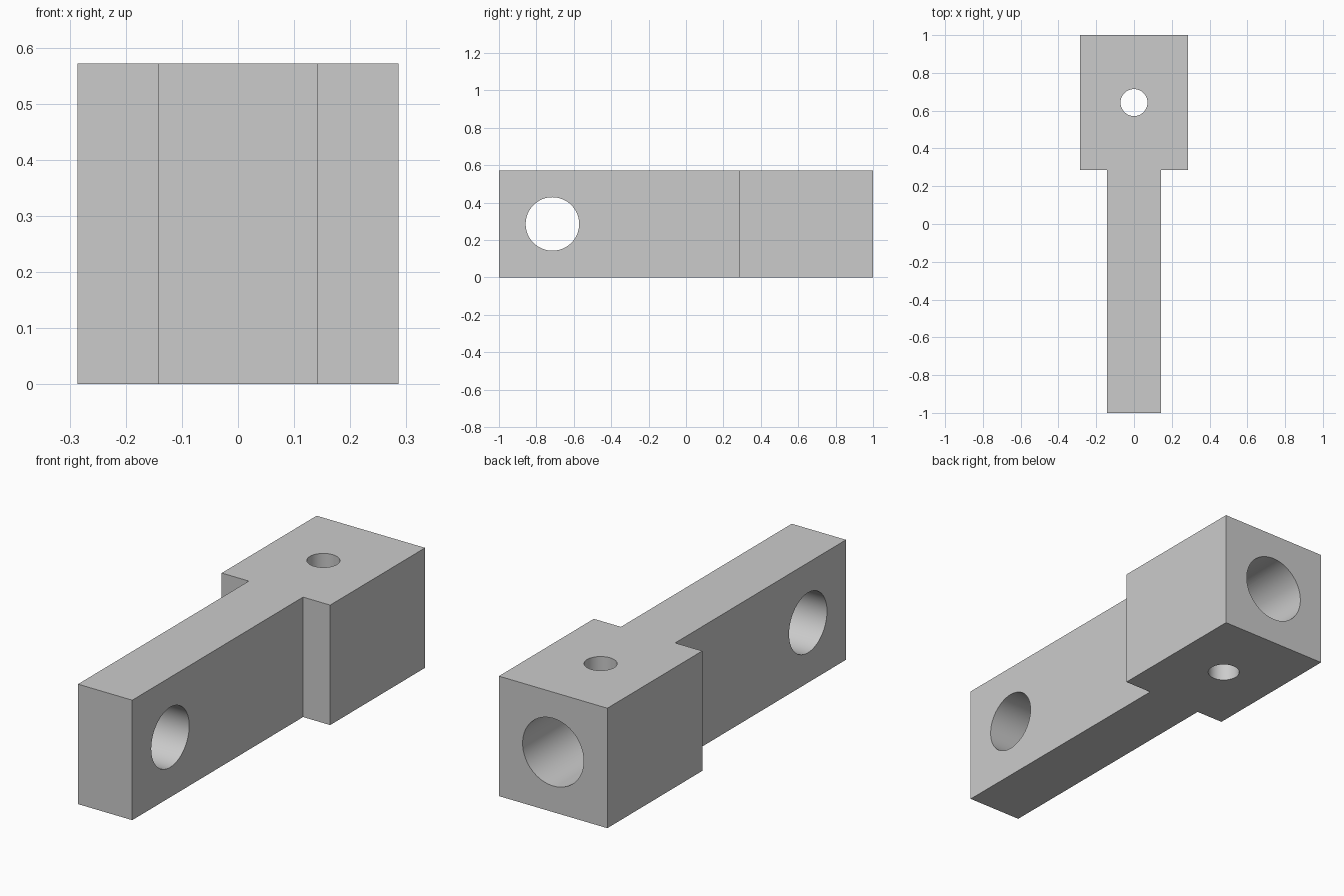
import bpy
import bmesh
from math import pi, radians
from mathutils import Matrix

default_cube = bpy.data.objects.get("Cube")
if default_cube:
    bpy.data.objects.remove(default_cube, do_unlink=True)

U = 1 / 7                      # base dimension of the part
HEIGHT = 4 * U
MID = HEIGHT / 2

steel = bpy.data.materials.new("light grey")
steel.use_nodes = True
grey = (0.6, 0.6, 0.6, 1)
steel.diffuse_color = grey
steel.node_tree.nodes["Principled BSDF"].inputs["Base Color"].default_value = grey


def make_object(name, bm):
    mesh = bpy.data.meshes.new(name)
    bm.to_mesh(mesh)
    bm.free()
    mesh.materials.append(steel)
    obj = bpy.data.objects.new(name, mesh)
    bpy.context.collection.objects.link(obj)
    return obj


def drill(body, name, radius, length, centre, angle=0, axis="X"):
    """Cut a round hole along the rotated z axis."""
    bm = bmesh.new()
    bmesh.ops.create_cone(
        bm, cap_ends=True, segments=96, radius1=radius, radius2=radius, depth=length,
        matrix=Matrix.Translation(centre) @ Matrix.Rotation(angle, 4, axis))
    cutter = make_object(name, bm)
    cutter.hide_render = True
    mod = body.modifiers.new(name, "BOOLEAN")
    mod.operation = "DIFFERENCE"
    mod.solver = "EXACT"
    mod.object = cutter
    bpy.context.view_layer.objects.active = body
    bpy.ops.object.modifier_apply(modifier=name)
    bpy.data.objects.remove(cutter, do_unlink=True)


# Body: mirrored T-shaped outline of arm and head, extruded upward
half = [(U, -1), (U, 2 * U), (2 * U, 2 * U), (2 * U, 1)]
outline = half + [(-x, y) for x, y in reversed(half)]
bm = bmesh.new()
base = bm.faces.new([bm.verts.new((x, y, 0)) for x, y in outline])
top = bmesh.ops.extrude_face_region(bm, geom=[base])["geom"]
bmesh.ops.translate(bm, vec=(0, 0, HEIGHT),
                    verts=[v for v in top if isinstance(v, bmesh.types.BMVert)])
bmesh.ops.recalc_face_normals(bm, faces=bm.faces)
body = make_object("rod_end_body", bm)

# Pin hole across the arm, blind bore in the back, cross hole down through the head
drill(body, "pin_hole", U, 1, (0, -5 * U, MID), pi / 2, "Y")
bore_depth = 4 * U
drill(body, "rear_bore", 0.161, 2 * bore_depth, (0, 1, MID), pi / 2, "X")
drill(body, "cross_hole", U / 2, 1, (0, 4.5 * U, MID))

# Smooth hole walls with crisp edges
bpy.ops.object.select_all(action="DESELECT")
body.select_set(True)
bpy.context.view_layer.objects.active = body
bpy.ops.object.shade_smooth_by_angle(angle=radians(30))
